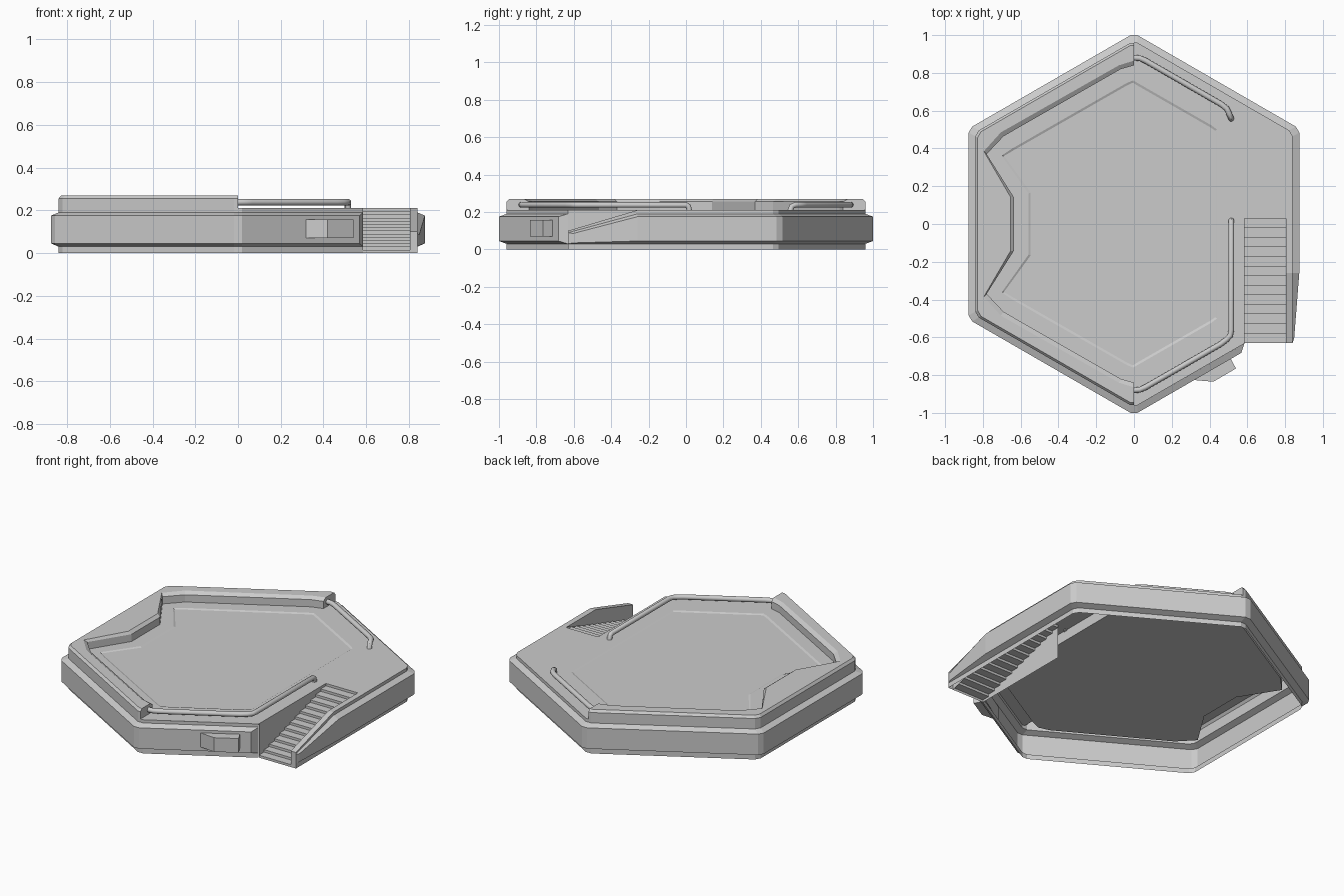
import bpy, bmesh, math
from mathutils import Vector

if "Cube" in bpy.data.objects:
    bpy.data.objects.remove(bpy.data.objects["Cube"])

INNER, OUTER, DECK, TOP = 0.84, 0.875, 0.21, 0.27
SLAB = 0.145                                       # underside of the deck slab
SX0, SX1, SY0, SY1 = 0.585, 0.805, -0.63, 0.03     # stair opening


def build(name, faces, facing, solid=False):
    """Mesh from lists of points; first face is turned towards 'facing'."""
    bm = bmesh.new()
    for f in faces:
        bm.faces.new([bm.verts.new(p) for p in f])
    bmesh.ops.remove_doubles(bm, verts=bm.verts, dist=0.0005)
    bm.faces.ensure_lookup_table()
    first = bm.faces[0]
    bmesh.ops.recalc_face_normals(bm, faces=bm.faces)
    first.normal_update()
    if not solid and first.normal.dot(Vector(facing)) < 0:
        bmesh.ops.reverse_faces(bm, faces=bm.faces)
    me = bpy.data.meshes.new(name)
    bm.to_mesh(me)
    bm.free()
    ob = bpy.data.objects.new(name, me)
    bpy.context.collection.objects.link(ob)
    return ob


def strips(rows):
    return [[a[i], a[i + 1], b[i + 1], b[i]]
            for a, b in zip(rows, rows[1:]) for i in range(len(a) - 1)]


def corners(a, angles):
    """Chamfered hexagon corners, clockwise from above."""
    pts = []
    for ang in angles:
        d = Vector((math.cos(math.radians(ang)), math.sin(math.radians(ang))))
        t = Vector((d.y, -d.x))
        c = d * (a / math.cos(math.pi / 6) - 0.0104)
        pts += [c - t * 0.018, c + t * 0.018]
    return pts


def at(pts, z):
    return [(p[0], p[1], z) for p in pts]


def mirrored(half):
    return half + [(x, -y) for x, y in reversed(half)]


# outer wall with its raised band, tapering down beside the stairs
rows = []
for a, z, end_z in ((INNER, 0, 0), (INNER, .03, .03), (OUTER, .045, .035), (OUTER, .175, .085),
                    (INNER, .19, .09), (INNER, DECK, .10)):
    sx = SX0 if a == INNER else 0.568
    row = [(sx, -(a - sx / 2) / 0.866, z)]
    row += at(corners(a, (-90, -150, 150, 90, 30)), z)
    row += [(a, -0.26, z), (INNER if a == INNER else 0.848, SY0 + (0 if a == INNER else .025), end_z)]
    rows.append(row)
wall = strips(rows) + [[r[0] for r in rows], [r[-1] for r in rows[1:5]]]
build("outer_wall", wall, (0.5, -1, 0))

# stair parapet: sloped top, front end and inner side
build("stair_parapet", [
    [(SX1, -.26, DECK), (INNER, -.26, DECK), (INNER, SY0, .1), (SX1, SY0, .1)],
    [(SX1, SY0, .1), (INNER, SY0, .1), (INNER, SY0, 0), (SX1, SY0, 0)],
    [(SX1, SY0, 0), (SX1, SY0, .1), (SX1, -.26, DECK), (SX1, SY1, DECK)]], (0, 0, 1))
build("stair_inner_wall", [[(SX0, SY0, 0), (SX0, SY0, DECK), (SX0, SY1, DECK), (SX0, SY1, 0)]],
      (1, 0, 0))

# steps
n = 13
prof = []
for i in range(n):
    y = SY0 + (SY1 - SY0) * i / n
    prof += [(y, DECK * i / (n + 1)), (y, DECK * (i + 1) / (n + 1))]
prof += [(SY1, DECK * n / (n + 1)), (SY1, DECK)]
build("stairs", strips([[(x, y, z) for y, z in prof] for x in (SX0, SX1)]), (0, -1, 0))

# deck centre slab, with a shallow dished middle
left = mirrored([(0, .84), (-.07, .82), (-.69, .465), (-.78, .37), (-.635, .14)])
right = mirrored([(.06, .815), (.46, .585), (.515, .53)])[::-1]
loop = left + right
top, bottom = at(loop, DECK), at(loop, SLAB)
deck = build("deck_slab", [top, bottom] + strips([top + top[:1], bottom + bottom[:1]]), (0, 0, 1), True)
bm = bmesh.new()
bm.from_mesh(deck.data)
bm.faces.ensure_lookup_table()
f = bm.faces[0]
bmesh.ops.inset_individual(bm, faces=[f], thickness=0.08)
bmesh.ops.inset_individual(bm, faces=[f], thickness=0.012, depth=-0.005)
bm.to_mesh(deck.data)
bm.free()

# deck margin on the open side, cut around the stairs
margin = [(0, .96)] + [tuple(p) for p in corners(INNER, (90, 30))[1:]]
margin += [(INNER, -.26), (SX1, -.26), (SX1, SY1), (SX0, SY1), (SX0, -.632)]
margin += [tuple(corners(INNER, (-90,))[0]), (0, -.96), (0, -.84)] + right + [(0, .84)]
build("deck_margin", [at(margin, DECK)], (0, 0, 1))

# raised rim on the closed half


def half_ring(a):
    p = corners(a, (-90, -150, 150, 90))
    p[0].x = p[-1].x = 0
    return p


inner_top = mirrored([(0, .865), (-.08, .84), (-.705, .485), (-.795, .385), (-.655, .145)])
outer_rows = [at(half_ring(INNER), DECK), at(half_ring(INNER), .255), at(half_ring(.828), TOP)]
inner_rows = [at(inner_top, TOP), at(left, .255), at(left, DECK)]
rim = strips(outer_rows) + strips(inner_rows)
rim.append(outer_rows[-1] + inner_rows[0])
for i, j in ((0, -1), (-1, 0)):
    rim.append([r[i] for r in outer_rows] + [r[j] for r in inner_rows])
build("raised_rim", rim, (-.5, -1, 0))

# hand rails


def rail(name, pts):
    cu = bpy.data.curves.new(name, 'CURVE')
    cu.dimensions = '3D'
    cu.bevel_depth = 0.015
    cu.bevel_resolution = 6
    cu.use_fill_caps = True
    sp = cu.splines.new('POLY')
    sp.points.add(len(pts) - 1)
    for q, p in zip(sp.points, pts):
        q.co = (*p, 1)
    ob = bpy.data.objects.new(name, cu)
    bpy.context.collection.objects.link(ob)
    bpy.context.view_layer.objects.active = ob
    ob.select_set(True)
    bpy.ops.object.convert(target='MESH')
    bpy.ops.object.shade_smooth_by_angle(angle=math.radians(40))
    bpy.context.active_object.select_set(False)


Z = 0.238
bend = [(0, .88), (.03, .878), (.06, .865), (.46, .635), (.49, .612)]
rail("back_rail", at(bend, Z) + [(.503, .585, Z), (.512, .565, .23), (.515, .557, .205)])
rail("front_rail", at([(x, -y) for x, y in bend], Z)
     + [(.51, -.59, Z), (.515, -.56, Z), (.515, 0, Z), (.515, .013, .23), (.515, .018, .205)])

# wedge-shaped housing on the front right wall
plan = [(.305, -.825), (.42, -.835), (.54, -.765), (.505, -.70)]
lo, hi = at(plan, .07), at(plan, .158)
build("side_housing", strips([lo + lo[:1], hi + hi[:1]]) + [lo, hi], (0, -1, 0), True)
